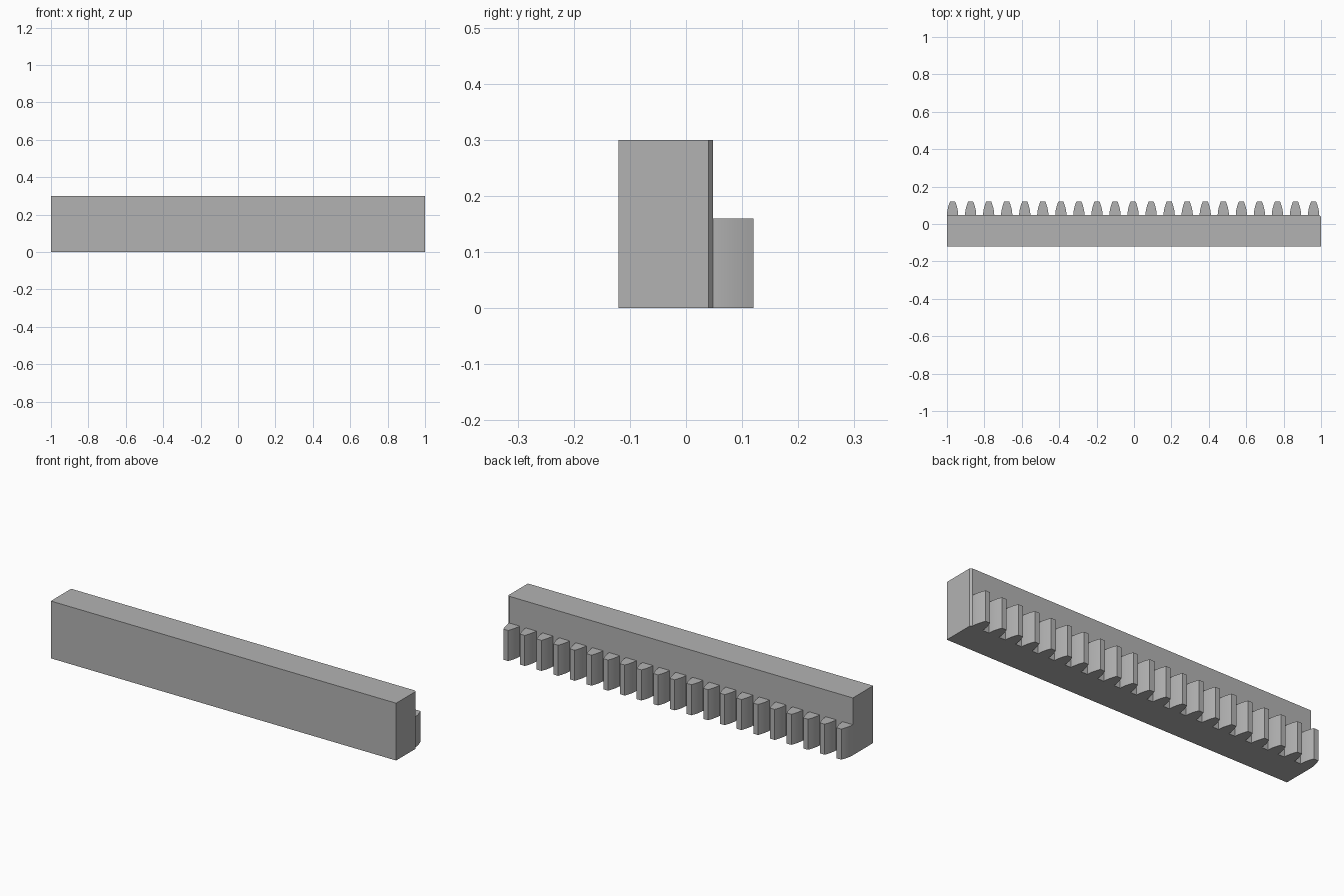
import bpy, bmesh, math

cube = bpy.data.objects.get("Cube")
if cube:
    bpy.data.objects.remove(cube, do_unlink=True)

grey = bpy.data.materials.new("plain grey")
grey.use_nodes = True
colour = (0.45, 0.45, 0.45, 1)
grey.diffuse_color = colour
grey.node_tree.nodes["Principled BSDF"].inputs["Base Color"].default_value = colour


def prism(name, outline, height):
    """Extrude a counter-clockwise xy outline upwards from the ground."""
    bm = bmesh.new()
    face = bm.faces.new([bm.verts.new((x, y, 0)) for x, y in outline])
    top = bmesh.ops.extrude_face_region(bm, geom=[face])["geom"]
    bmesh.ops.translate(bm, vec=(0, 0, height),
                        verts=[v for v in top if isinstance(v, bmesh.types.BMVert)])
    bmesh.ops.recalc_face_normals(bm, faces=bm.faces)
    mesh = bpy.data.meshes.new(name)
    bm.to_mesh(mesh)
    bm.free()
    mesh.materials.append(grey)
    obj = bpy.data.objects.new(name, mesh)
    bpy.context.collection.objects.link(obj)
    return obj


# Bar with one small chamfered rear corner
FRONT, ROOT, TIP = -0.12, 0.048, 0.12
prism("rack_bar", [(-1, FRONT), (1, FRONT), (1, 0.04), (0.99, ROOT), (-1, ROOT)], 0.30)

# Tooth outline: a curved flank mirrored about the tooth centre
STEPS, BASE_HALF, TIP_HALF = 8, 0.030, 0.0135
flank = []
for i in range(STEPS + 1):
    t = i / STEPS
    flank.append((BASE_HALF - (BASE_HALF - TIP_HALF) * t ** 1.8, ROOT + (TIP - ROOT) * t))
outline = flank + [(-x, y) for x, y in reversed(flank)]

# Row of teeth along the rear, sharing one mesh
TEETH, FIRST, PITCH = 21, -0.97, 0.0965
tooth = prism("tooth_01", outline, 0.16)
bpy.context.view_layer.objects.active = tooth
tooth.select_set(True)
bpy.ops.object.shade_smooth_by_angle(angle=math.radians(30))
for i in range(TEETH):
    part = tooth if i == 0 else tooth.copy()
    if i:
        part.name = f"tooth_{i + 1:02d}"
        bpy.context.collection.objects.link(part)
    part.location.x = FIRST + i * PITCH
